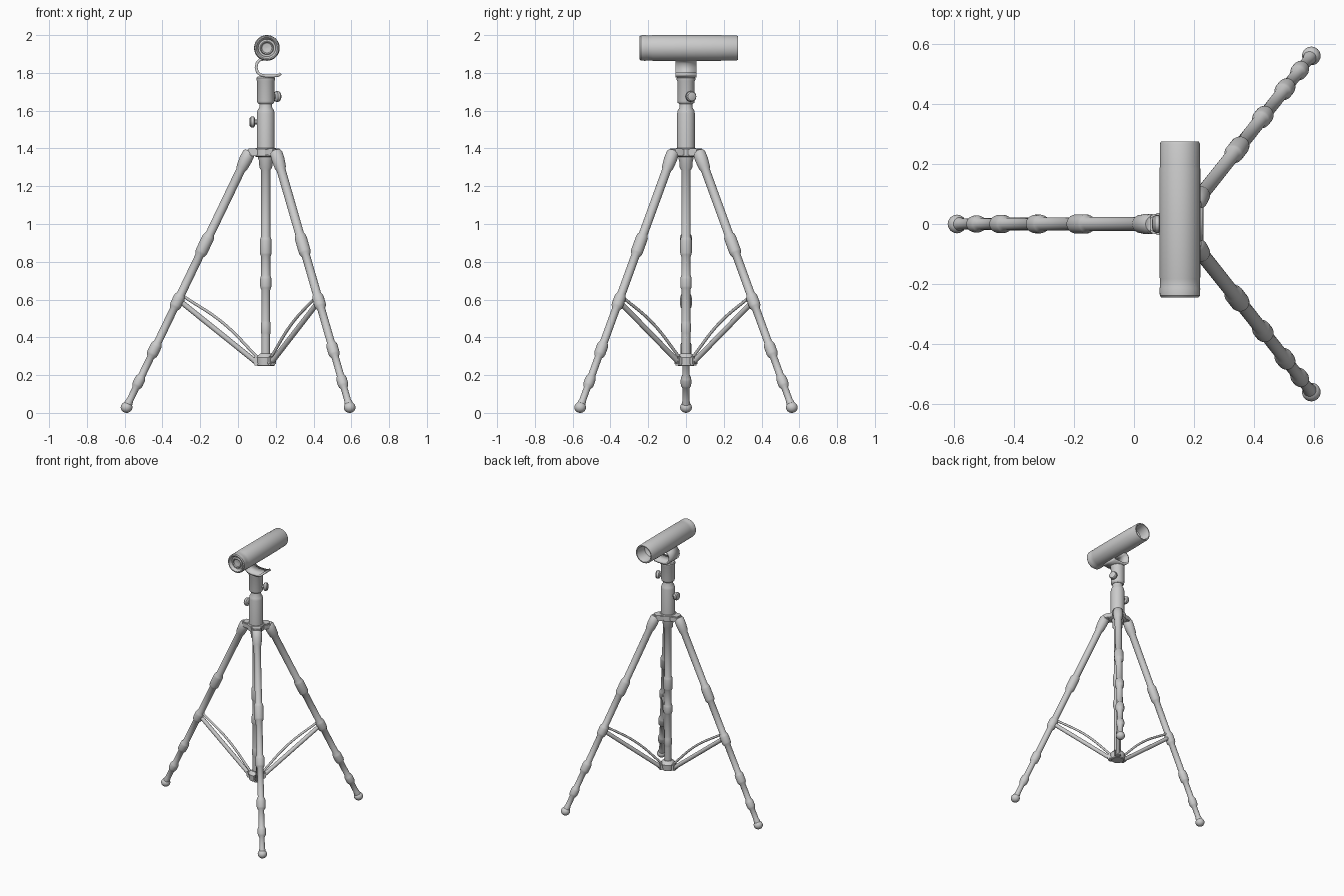
import bpy, bmesh, math
from mathutils import Vector, Matrix

if "Cube" in bpy.data.objects:
    bpy.data.objects.remove(bpy.data.objects["Cube"])

CX = 0.147  # x of the central column


def finish(name, bm, angle=35):
    bmesh.ops.recalc_face_normals(bm, faces=bm.faces)
    me = bpy.data.meshes.new(name)
    bm.to_mesh(me)
    bm.free()
    ob = bpy.data.objects.new(name, me)
    bpy.context.collection.objects.link(ob)
    bpy.ops.object.select_all(action='DESELECT')
    ob.select_set(True)
    bpy.context.view_layer.objects.active = ob
    bpy.ops.object.shade_smooth_by_angle(angle=math.radians(angle))
    return ob


def lathe(name, start, axis, profile, n=28):
    """Revolve (distance, radius) pairs around an axis."""
    bm = bmesh.new()
    rot = Vector(axis).to_track_quat('Z', 'Y')
    rings = []
    for d, r in profile:
        rings.append([bm.verts.new(Vector(start) + rot @ Vector(
            (r * math.cos(2 * math.pi * i / n), r * math.sin(2 * math.pi * i / n), d)))
            for i in range(n)])
    for a, b in zip(rings, rings[1:]):
        for i in range(n):
            j = (i + 1) % n
            bm.faces.new((a[i], a[j], b[j], b[i]))
    bm.faces.new(rings[0])
    bm.faces.new(rings[-1])
    return finish(name, bm)


def tube(name, pts, radius):
    cu = bpy.data.curves.new(name, 'CURVE')
    cu.dimensions = '3D'
    cu.bevel_depth = radius
    cu.bevel_resolution = 3
    cu.use_fill_caps = True
    sp = cu.splines.new('BEZIER')
    sp.bezier_points.add(len(pts) - 1)
    for bp, p in zip(sp.bezier_points, pts):
        bp.co = p
        bp.handle_left_type = bp.handle_right_type = 'AUTO'
    ob = bpy.data.objects.new(name, cu)
    bpy.context.collection.objects.link(ob)
    return ob


def prism(name, outline, z0, z1, angle, bevel=0.006):
    """Extrude an outline in (radial, sideways) and turn it around the column."""
    bm = bmesh.new()
    f = bm.faces.new([bm.verts.new((x, y, z0)) for x, y in outline])
    ext = bmesh.ops.extrude_face_region(bm, geom=[f])
    top = [v for v in ext['geom'] if isinstance(v, bmesh.types.BMVert)]
    bmesh.ops.translate(bm, verts=top, vec=(0, 0, z1 - z0))
    bmesh.ops.bevel(bm, geom=bm.edges[:], offset=bevel, segments=2, affect='EDGES')
    bm.transform(Matrix.Translation((CX, 0, 0)) @ Matrix.Rotation(angle, 4, 'Z'))
    return finish(name, bm)


def joint(z, h, r, pipe_above, pipe_below):
    """Sleeve coupler along a leg or rod, listed from top to bottom."""
    return [(z + h + 0.012, pipe_above), (z + h, r - 0.002), (z + h - 0.01, r),
            (z - h + 0.01, r), (z - h, r - 0.002), (z - h - 0.012, pipe_below)]


# Legs, feet, crown arms and brace struts, one set per direction
for side, deg, foot_r in (("front_left", 180, 0.737), ("right_rear", 51.6, 0.715),
                          ("right_front", -51.6, 0.715)):
    ang = math.radians(deg)

    def P(r, z):
        return Vector((CX + r * math.cos(ang), r * math.sin(ang), z))

    top, foot = P(0.085, 1.385), P(foot_r, 0.03)
    axis = foot - top
    prof = [(1.385, 0.026), (1.375, 0.033), (1.34, 0.034), (1.30, 0.030), (1.285, 0.024)]
    prof += joint(0.89, 0.045, 0.032, 0.0235, 0.0225)
    prof += joint(0.59, 0.028, 0.031, 0.0225, 0.021)
    prof += joint(0.335, 0.028, 0.030, 0.021, 0.0195)
    prof += joint(0.165, 0.022, 0.028, 0.0195, 0.018)
    prof += [(0.07, 0.018), (0.05, 0.022), (0.03, 0.022)]
    k = axis.length / 1.355
    lathe("leg_" + side, top, axis, [((1.385 - z) * k, r) for z, r in prof])

    # rubber foot
    bm = bmesh.new()
    bmesh.ops.create_uvsphere(bm, u_segments=24, v_segments=14, radius=0.031)
    bmesh.ops.scale(bm, verts=bm.verts, vec=(1, 1, 0.94))
    bmesh.ops.translate(bm, verts=bm.verts, vec=(foot.x, foot.y, 0.0292))
    finish("foot_" + side, bm, 60)

    # crown arm and lower hub lug
    prism("crown_arm_" + side, [(0, -0.042), (0.075, -0.036), (0.098, -0.024),
                                (0.098, 0.024), (0.075, 0.036), (0, 0.042)], 1.36, 1.40, ang)
    prism("hub_lug_" + side, [(0, -0.022), (0.066, -0.02), (0.066, 0.02), (0, 0.022)],
          0.252, 0.298, ang)

    # thick lower strut and thin bowed upper strut
    a, b = P(0.05, 0.268), P(0.445, 0.585)
    lathe("lower_strut_" + side, a, b - a, [(0, 0.014), ((b - a).length, 0.014)], 16)
    tube("upper_strut_" + side, [P(0.045, 0.295), P(0.225, 0.475), P(0.435, 0.617)], 0.008)

# Lower hub
lathe("lower_hub", (CX, 0, 0), (0, 0, 1),
      [(0.247, 0.040), (0.252, 0.046), (0.294, 0.050), (0.302, 0.044), (0.315, 0.028)])

# Centre rod with couplers and the collar under the crown
rod = [(1.42, 0.04), (1.345, 0.04), (1.335, 0.036), (1.30, 0.034), (1.285, 0.025)]
rod += joint(0.88, 0.042, 0.031, 0.024, 0.024)
rod += joint(0.69, 0.028, 0.030, 0.024, 0.023)
rod += joint(0.45, 0.028, 0.026, 0.023, 0.023)
rod += [(0.25, 0.023)]
lathe("centre_rod", (CX, 0, 0), (0, 0, 1), rod)

# Crown ring, column sleeve and head
lathe("crown_ring", (CX, 0, 0), (0, 0, 1),
      [(1.355, 0.05), (1.36, 0.058), (1.397, 0.058), (1.402, 0.052)])
lathe("column_sleeve", (CX, 0, 0), (0, 0, 1),
      [(1.39, 0.047), (1.585, 0.047), (1.60, 0.044), (1.618, 0.034), (1.645, 0.034)])
lathe("head", (CX, 0, 0), (0, 0, 1),
      [(1.635, 0.036), (1.642, 0.044), (1.65, 0.046), (1.755, 0.046), (1.762, 0.049),
       (1.774, 0.049), (1.78, 0.044)])

# Clamp knobs
knob = [(0.03, 0.012), (0.052, 0.012), (0.054, 0.022), (0.059, 0.028),
        (0.073, 0.028), (0.080, 0.023), (0.083, 0.012)]
lathe("upper_knob", (CX, 0, 1.675), (0.92, 0.40, 0), knob, 20)
lathe("lower_knob", (CX, 0, 1.54), (-1, 0, 0), [(d + 0.004, r) for d, r in knob], 20)

# Curved mounting bracket: strip swept along a C profile
path = [(0.226, 1.797), (0.215, 1.787), (0.19, 1.784), (0.145, 1.784), (0.118, 1.79),
        (0.102, 1.805), (0.096, 1.83), (0.101, 1.853), (0.115, 1.869), (0.15, 1.874)]
bm = bmesh.new()
rows = [[bm.verts.new((x, y, z)) for y in (-0.055, 0.055)] for x, z in path]
for a, b in zip(rows, rows[1:]):
    bm.faces.new((a[0], a[1], b[1], b[0]))
bracket = finish("mount_bracket", bm)
sol = bracket.modifiers.new("thickness", 'SOLIDIFY')
sol.thickness = 0.015
sol.offset = 0

# Scope tube with ringed lens at the front and an open bore at the back
lathe("scope_tube", (0.153, -0.245, 1.932), (0, 1, 0),
      [(0.022, 0.002), (0.018, 0.026), (0.012, 0.032), (0.022, 0.036), (0.022, 0.046),
       (0.004, 0.052), (0.0, 0.056), (0.0, 0.062), (0.006, 0.067), (0.03, 0.068),
       (0.035, 0.0665), (0.062, 0.0665), (0.068, 0.068), (0.43, 0.068), (0.437, 0.0665),
       (0.512, 0.0665), (0.52, 0.063), (0.52, 0.056), (0.515, 0.053), (0.44, 0.048),
       (0.43, 0.034), (0.425, 0.002)], 40)
